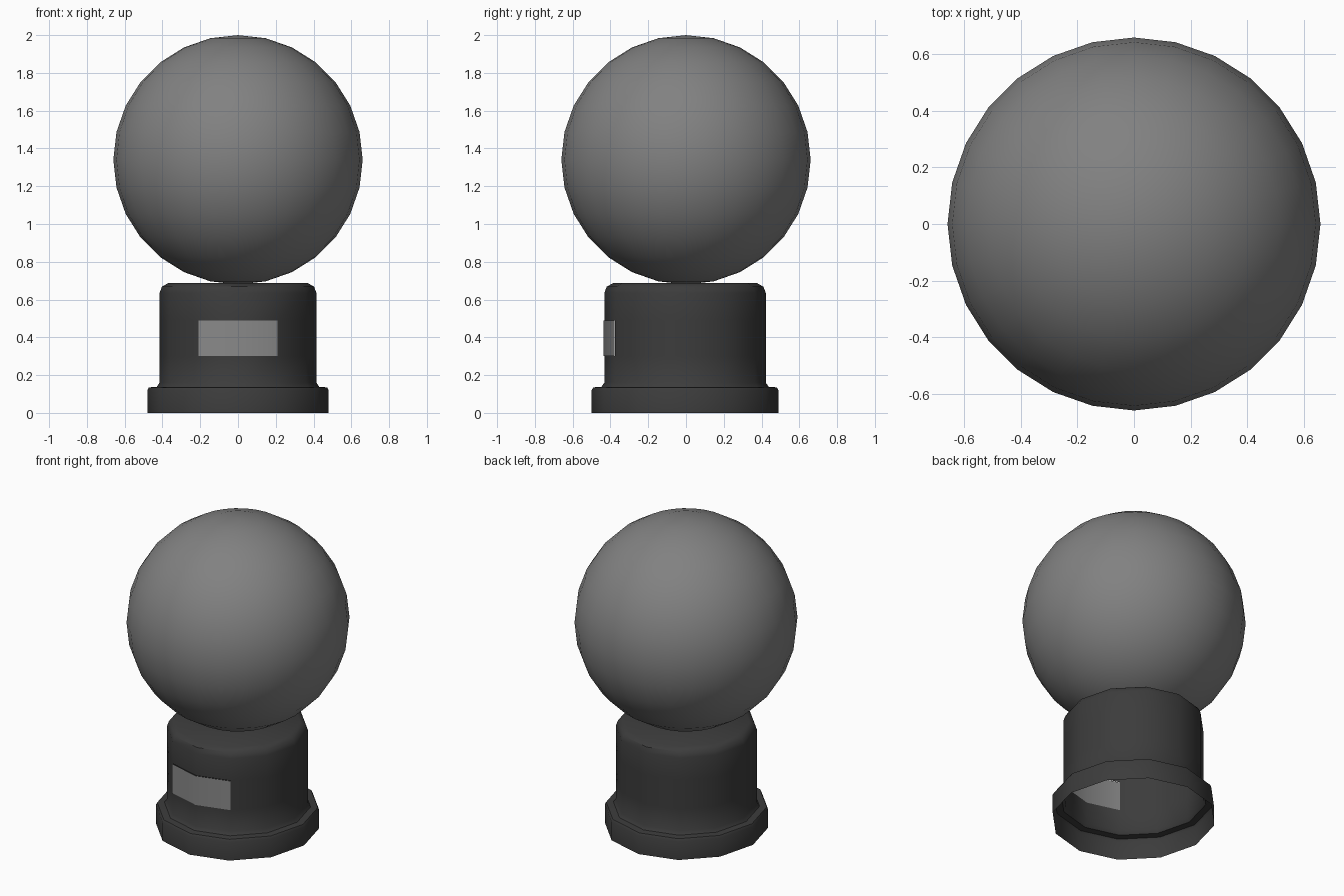
import bpy, bmesh, math

cube = bpy.data.objects.get("Cube")
if cube:
    bpy.data.objects.remove(cube, do_unlink=True)

SIDES = 12
OFFSET_Y = -0.005
STRETCH_Y = 1.03


def material(name, value):
    m = bpy.data.materials.new(name)
    m.use_nodes = True
    colour = (value, value, value, 1)
    m.diffuse_color = colour
    m.node_tree.nodes["Principled BSDF"].inputs["Base Color"].default_value = colour
    return m


def add_object(name, bm, mat, angle):
    mesh = bpy.data.meshes.new(name)
    bm.to_mesh(mesh)
    bm.free()
    mesh.materials.append(mat)
    obj = bpy.data.objects.new(name, mesh)
    bpy.context.collection.objects.link(obj)
    bpy.ops.object.select_all(action='DESELECT')
    obj.select_set(True)
    bpy.context.view_layer.objects.active = obj
    bpy.ops.object.shade_smooth_by_angle(angle=math.radians(angle))
    return obj


def point(r, z, step):
    # Step 0 is the front, steps run round towards +x
    a = step * math.tau / SIDES
    return (r * math.sin(a), -r * STRETCH_Y * math.cos(a) + OFFSET_Y, z)


dark = material("dark grey", 0.045)
globe_grey = material("mid grey", 0.22)
plate_grey = material("light grey", 0.25)

# Pedestal: hollow turned shell, open below, with a window behind the plate
PLATE_LOW, PLATE_HIGH = 0.30, 0.49
profile = [(0.48, 0), (0.48, 0.12), (0.472, 0.135), (0.43, 0.138), (0.415, 0.16),
           (0.415, PLATE_LOW), (0.415, PLATE_HIGH), (0.415, 0.635),
           (0.403, 0.668), (0.37, 0.687)]
bm = bmesh.new()
rings = [[bm.verts.new(point(r, z, s)) for s in range(SIDES)] for r, z in profile]
for i, (low, high) in enumerate(zip(rings, rings[1:])):
    for s in range(SIDES):
        t = (s + 1) % SIDES
        if profile[i][1] == PLATE_LOW and s in (0, SIDES - 1):
            continue
        bm.faces.new((low[s], low[t], high[t], high[s]))
bm.faces.new(rings[-1])
add_object("pedestal", bm, dark, 40)

# Bent front plate covering the two front sides
bm = bmesh.new()
pairs = [[bm.verts.new(point(0.419, z, s)) for z in (PLATE_LOW, PLATE_HIGH)]
         for s in (-1, 0, 1)]
for a, b in zip(pairs, pairs[1:]):
    bm.faces.new((a[0], b[0], b[1], a[1]))
add_object("front_plate", bm, plate_grey, 40)

# Globe resting on the pedestal
bm = bmesh.new()
bmesh.ops.create_uvsphere(bm, u_segments=28, v_segments=14, radius=0.66)
bmesh.ops.translate(bm, verts=bm.verts, vec=(0, 0, 1.34))
add_object("globe", bm, globe_grey, 60)
